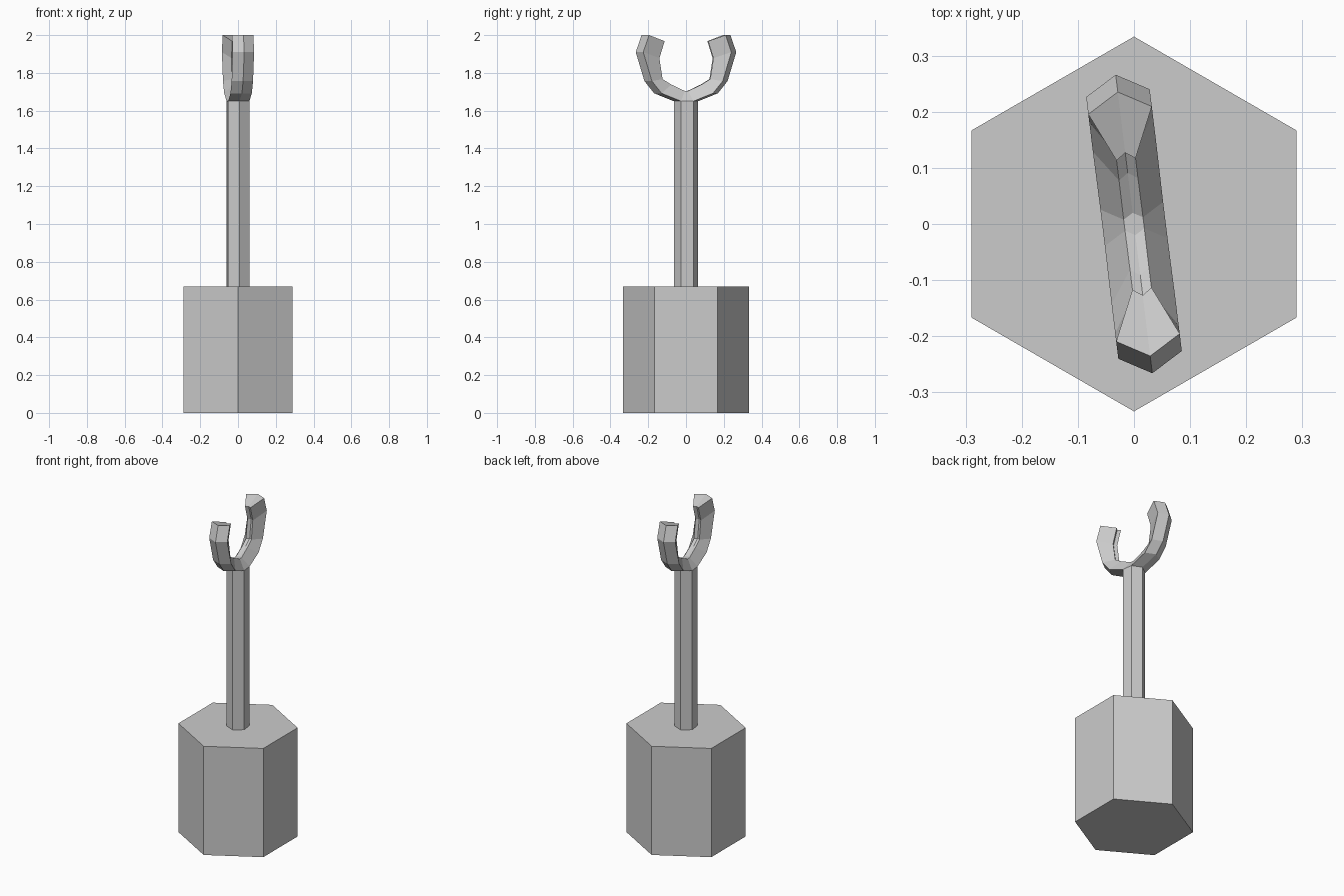
import bpy, bmesh
from math import pi, sin, cos, radians

if "Cube" in bpy.data.objects:
    bpy.data.objects.remove(bpy.data.objects["Cube"])

TURN = radians(7)  # shaft and fork are twisted slightly about z


def make_object(name, bm):
    bmesh.ops.recalc_face_normals(bm, faces=bm.faces[:])
    mesh = bpy.data.meshes.new(name)
    bm.to_mesh(mesh)
    bm.free()
    obj = bpy.data.objects.new(name, mesh)
    bpy.context.collection.objects.link(obj)
    return obj


def hex_ring(bm, radius, z):
    return [bm.verts.new((radius * cos(pi / 2 + i * pi / 3),
                          radius * sin(pi / 2 + i * pi / 3), z)) for i in range(6)]


def bridge(bm, a, b):
    n = len(a)
    for i in range(n):
        bm.faces.new((a[i], a[(i + 1) % n], b[(i + 1) % n], b[i]))


# Hexagonal base block
bm = bmesh.new()
low, high = hex_ring(bm, 0.334, 0), hex_ring(bm, 0.334, 0.67)
bridge(bm, low, high)
bm.faces.new(low)
bm.faces.new(high)
make_object("base", bm)

# Hexagonal shaft growing into a two-armed fork
bm = bmesh.new()
foot, rim = hex_ring(bm, 0.065, 0.67), hex_ring(bm, 0.065, 1.65)
bridge(bm, foot, rim)
bm.faces.new(foot)
floor = hex_ring(bm, 0.02, 1.705)
bm.faces.new(floor)
for i, j in ((1, 2), (4, 5)):  # short walls between the arms
    bm.faces.new((rim[i], rim[j], floor[j], floor[i]))

# Arm stations: outer ridge (y, z) and inner edge (y, z)
stations = [((0.170, 1.692), (0.080, 1.738)),
            ((0.222, 1.757), (0.127, 1.767)),
            ((0.268, 1.910), (0.144, 1.878)),
            ((0.237, 2.000), (0.116, 1.968))]
for side, ids in ((1, (5, 0, 1)), (-1, (2, 3, 4))):
    outer = [rim[k] for k in ids]
    inner = [floor[k] for k in reversed(ids)]
    ring = outer + inner
    for (oy, oz), (iy, iz) in stations:
        section = [(0.057, oy - 0.033, oz), (0, oy, oz), (-0.057, oy - 0.033, oz),
                   (-0.017, iy, iz), (0, iy + 0.012, iz), (0.017, iy, iz)]
        new = [bm.verts.new((side * x, side * y, z)) for x, y, z in section]
        bridge(bm, ring, new)
        ring = new
    # End cap as two quads
    bm.faces.new((ring[0], ring[1], ring[4], ring[5]))
    bm.faces.new((ring[1], ring[2], ring[3], ring[4]))
fork = make_object("shaft_and_fork", bm)
fork.rotation_euler.z = TURN
